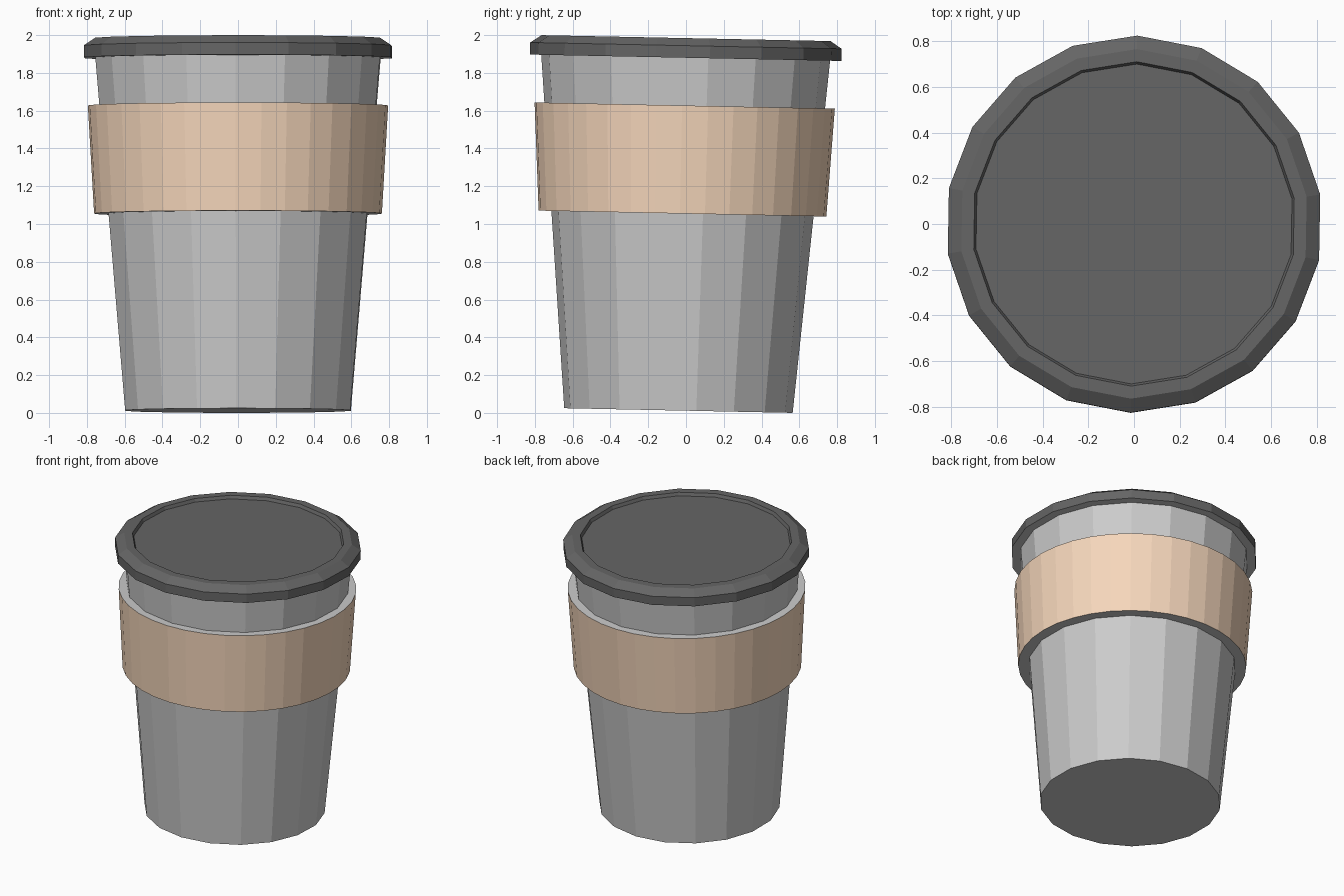
import bpy
from math import cos, sin, radians

if "Cube" in bpy.data.objects:
    bpy.data.objects.remove(bpy.data.objects["Cube"])

TILT = 0.0205                 # the whole cup leans back slightly
BASE = (0, -0.04, 0.0125)


def lathe(name, profile, sides, start=9.0, closed=False, color=None, plain=()):
    """Spin (radius, height) points; bands listed in 'plain' stay uncoloured."""
    verts, faces, slots = [], [], []
    for r, z in profile:
        for i in range(sides):
            a = radians(start + 360 * i / sides)
            verts.append((r * cos(a), r * sin(a), z))
    n = len(profile)
    for k in range(n if closed else n - 1):
        a, b = k * sides, ((k + 1) % n) * sides
        for i in range(sides):
            j = (i + 1) % sides
            faces.append((a + i, a + j, b + j, b + i))
            slots.append(0 if k in plain else 1)
    if not closed:
        faces.append(tuple(reversed(range(sides))))
        slots.append(0)
        faces.append(tuple(range((n - 1) * sides, n * sides)))
        slots.append(1)
    mesh = bpy.data.meshes.new(name)
    mesh.from_pydata(verts, [], faces)
    if color:
        mat = bpy.data.materials.new(name + "_color")
        mat.diffuse_color = (*color, 1)
        mat.use_nodes = True
        mat.node_tree.nodes["Principled BSDF"].inputs["Base Color"].default_value = mat.diffuse_color
        mesh.materials.append(None)
        mesh.materials.append(mat)
        mesh.polygons.foreach_set("material_index", slots)
    mesh.update()
    obj = bpy.data.objects.new(name, mesh)
    obj.location = BASE
    obj.rotation_euler = (-TILT, 0, 0)
    bpy.context.collection.objects.link(obj)
    return obj


# Tapered cup body
lathe("cup_body", [(0.605, 0), (0.765, 1.87)], 18)

# Cardboard sleeve, a closed ring with uncoloured rims
lathe("sleeve", [(0.762, 1.043), (0.795, 1.615), (0.725, 1.615), (0.67, 1.043)],
      36, closed=True, color=(0.92, 0.68, 0.5), plain=(1, 3))

# Lid with chamfered edge and shallow recessed top
lathe("lid", [(0.825, 1.868), (0.825, 1.932), (0.765, 1.972),
              (0.71, 1.972), (0.70, 1.95)],
      18, color=(0.13, 0.13, 0.13))
